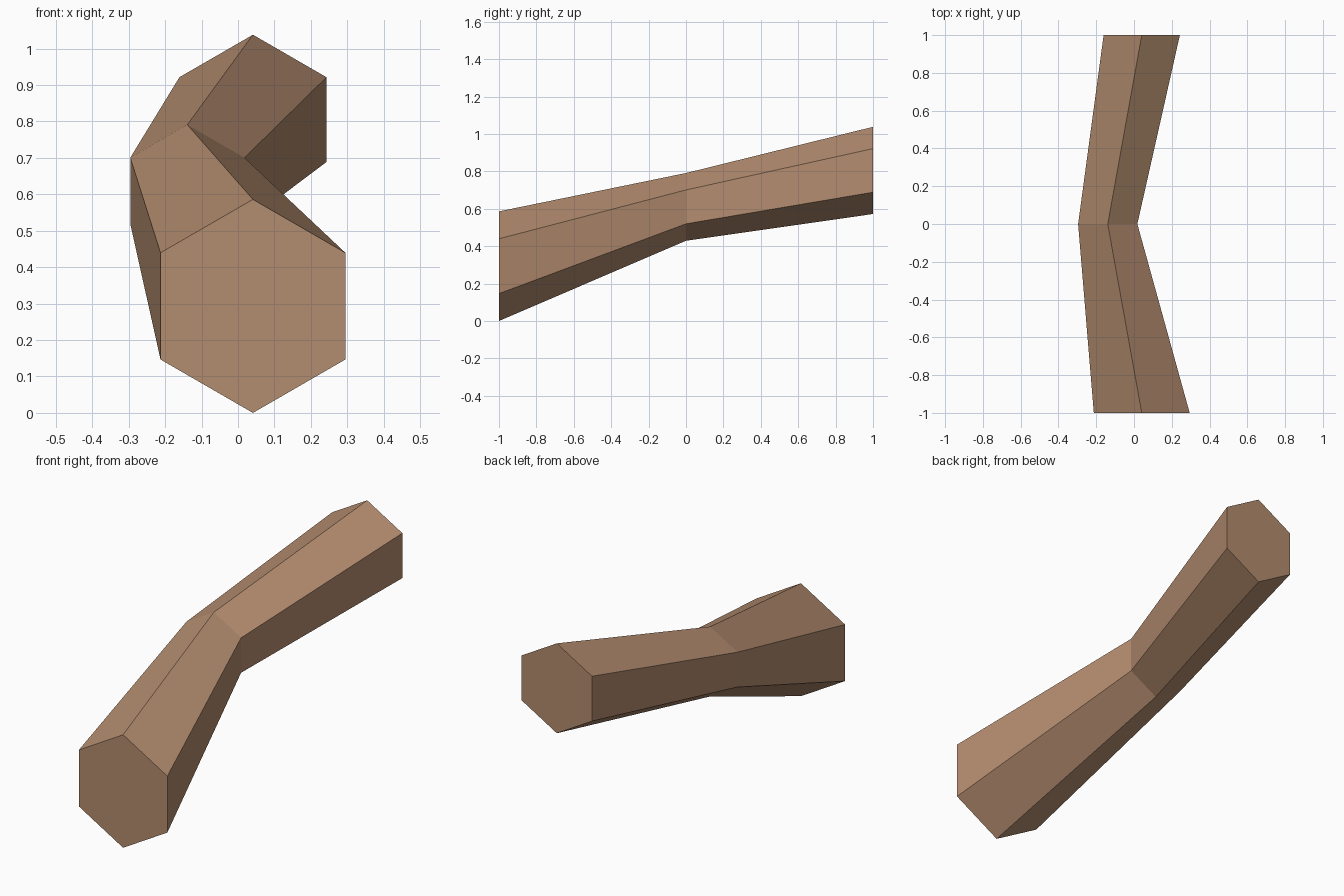
import bpy
import bmesh
from math import sin, cos, pi

cube = bpy.data.objects.get("Cube")
if cube:
    bpy.data.objects.remove(cube, do_unlink=True)

SIDES = 6

# Plain brown surface
brown = bpy.data.materials.new("warm_brown")
brown.use_nodes = True
colour = (0.45, 0.262, 0.157, 1)
brown.diffuse_color = colour
brown.node_tree.nodes["Principled BSDF"].inputs["Base Color"].default_value = colour


def hexagon(bm, x, y, z, radius):
    """Upright ring of vertices with one corner at the top."""
    angles = [2 * pi * i / SIDES for i in range(SIDES)]
    return [bm.verts.new((x + radius * sin(a), y, z + radius * cos(a))) for a in angles]


# Bent limb: wide front end, narrow waist, medium back end
bm = bmesh.new()
front = hexagon(bm, 0.041, -1, 0.293, 0.293)
waist = hexagon(bm, -0.139, 0, 0.61, 0.181)
back = hexagon(bm, 0.041, 1, 0.805, 0.233)

for near, far in ((front, waist), (waist, back)):
    for i in range(SIDES):
        j = (i + 1) % SIDES
        bm.faces.new((near[i], near[j], far[j], far[i]))

# End caps
bm.faces.new(front)
bm.faces.new(back)
bmesh.ops.recalc_face_normals(bm, faces=bm.faces)

mesh = bpy.data.meshes.new("bent_hexagonal_limb")
bm.to_mesh(mesh)
bm.free()
mesh.materials.append(brown)
limb = bpy.data.objects.new("bent_hexagonal_limb", mesh)
bpy.context.collection.objects.link(limb)
